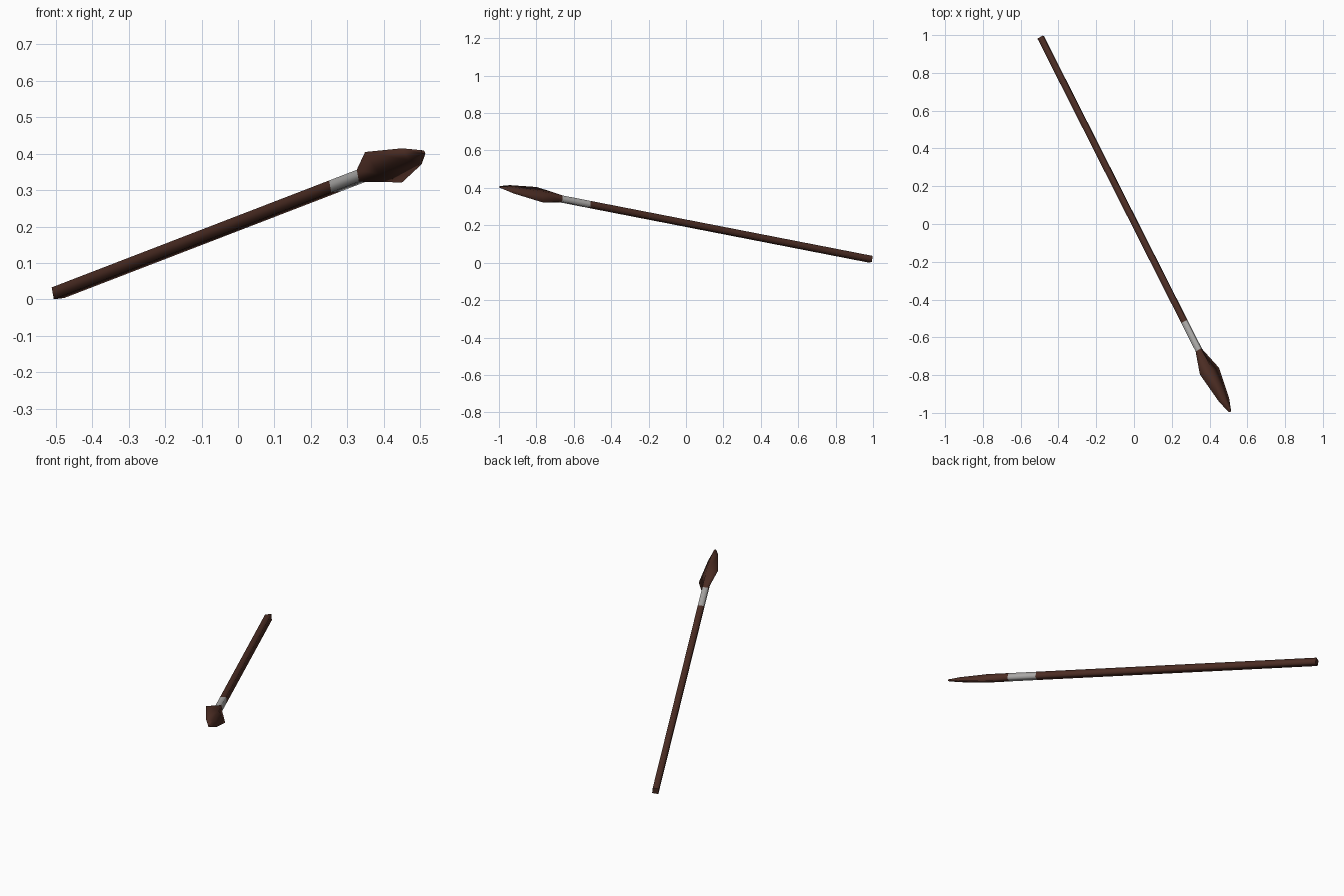
import bpy, math
from mathutils import Vector

if "Cube" in bpy.data.objects:
    bpy.data.objects.remove(bpy.data.objects["Cube"])

# Axis of the brush: d runs from handle end to tip, w across the flat bristles, n through them
TAIL = Vector((-0.494, 0.988, 0.0185))
d = Vector((0.445, -0.88, 0.1715)).normalized()
w = Vector((0.73, 0.29, -0.62))
w = (w - d * w.dot(d)).normalized()
n = d.cross(w)


def material(name, rgb):
    m = bpy.data.materials.new(name)
    m.diffuse_color = (*rgb, 1)
    m.use_nodes = True
    m.node_tree.nodes["Principled BSDF"].inputs["Base Color"].default_value = m.diffuse_color
    return m


def loft(name, rings, mat, sides=4):
    """Closed four-sided tube; rings are (distance, half width, half thickness)."""
    verts, faces = [], []
    for t, a, b in rings:
        for i in range(sides):
            ang = 2 * math.pi * i / sides
            verts.append(TAIL + d * t + w * (a * math.cos(ang)) + n * (b * math.sin(ang)))
    for r in range(len(rings) - 1):
        for i in range(sides):
            j = (i + 1) % sides
            faces.append((r * sides + i, r * sides + j, (r + 1) * sides + j, (r + 1) * sides + i))
    faces.append(tuple(reversed(range(sides))))
    faces.append(tuple(range((len(rings) - 1) * sides, len(rings) * sides)))
    mesh = bpy.data.meshes.new(name)
    mesh.from_pydata(verts, [], faces)
    mesh.materials.append(mat)
    # Smooth sides, flat end caps
    for p in mesh.polygons:
        p.use_smooth = abs(p.normal.dot(d)) < 0.95
    ob = bpy.data.objects.new(name, mesh)
    bpy.context.collection.objects.link(ob)
    return ob


brown = material("dark_brown", (0.075, 0.027, 0.018))
silver = material("silver_grey", (0.42, 0.41, 0.40))

R = 0.0235
# Wooden handle
loft("handle", [(0, R, R), (1.713, R, R)], brown)
# Metal collar
loft("ferrule", [(1.713, R, R), (1.884, R, R)], silver)
# Flattened bristle head, widening and then tapering to the tip
loft("bristles", [(1.884, R, R), (2.01, 0.068, 0.024), (2.184, 0.036, 0.014),
                  (2.255, 0.008, 0.005)], brown)
